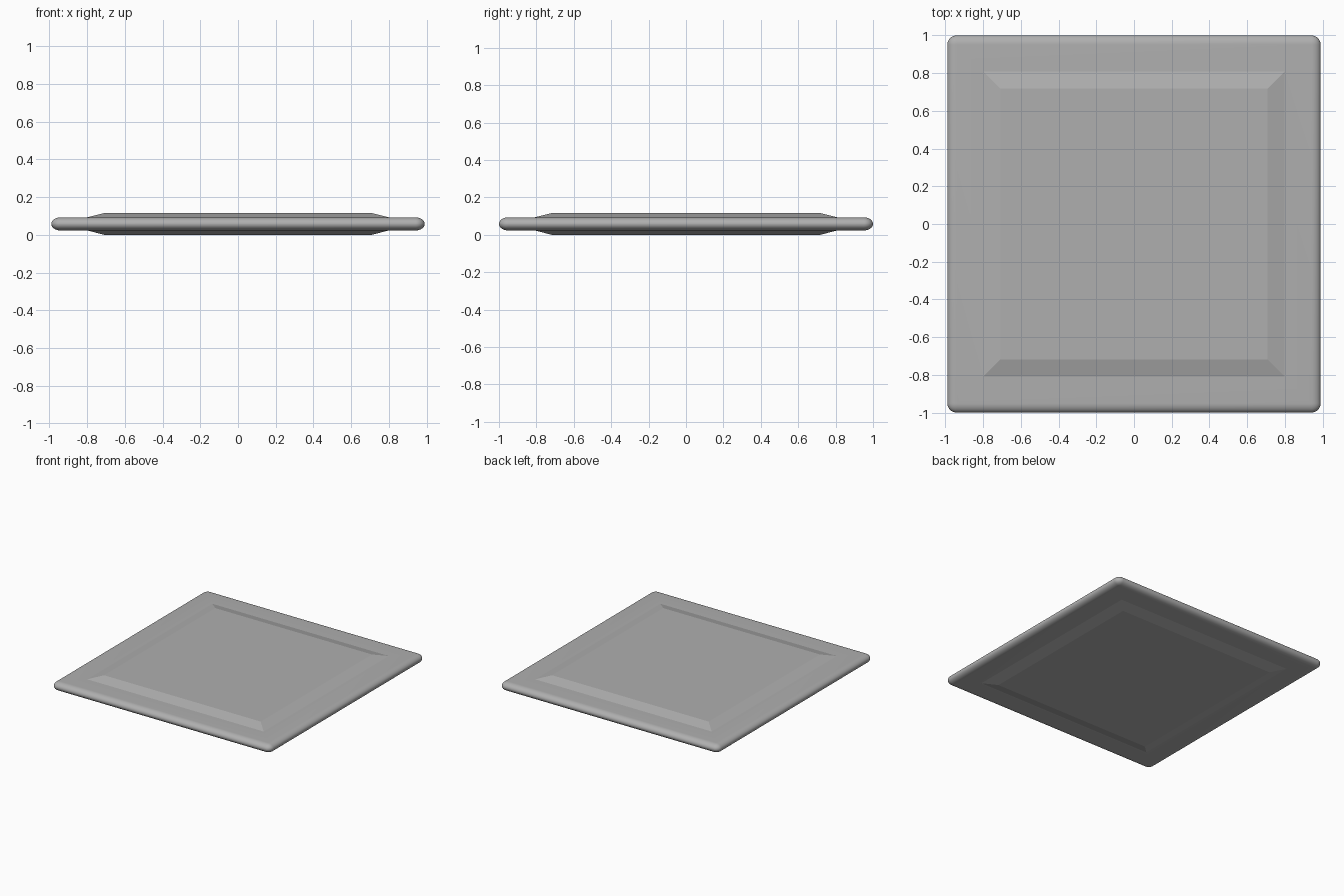
import bpy, bmesh, math
from mathutils import Vector

if "Cube" in bpy.data.objects:
    bpy.data.objects.remove(bpy.data.objects["Cube"])

HALF_X, HALF_Y = 0.99, 1.0      # plan half sizes
RIM = 0.05                      # edge rounding in plan
RIM_Z = 0.035                   # rim half thickness
MID_Z, PANEL_Z = 0.06, 0.058    # centre height, panel half thickness

bm = bmesh.new()

# Slab with fully rounded edges and corners
bmesh.ops.create_cube(bm, size=2)
bmesh.ops.scale(bm, vec=Vector((HALF_X, HALF_Y, RIM)), verts=bm.verts)
bmesh.ops.bevel(bm, geom=bm.edges[:], offset=RIM - 0.0005, offset_type='OFFSET',
                segments=10, profile=0.5, affect='EDGES')
bmesh.ops.scale(bm, vec=Vector((1, 1, RIM_Z / RIM)), verts=bm.verts)
bm.normal_update()

# Raised, sloped panel on both the top and the underside
for side in (1, -1):
    face = max((f for f in bm.faces if f.normal.z * side > 0.99),
               key=lambda f: f.calc_area())
    for width in (0.142, 0.09):
        bmesh.ops.inset_region(bm, faces=[face], thickness=width,
                               use_even_offset=True)
    for v in face.verts:
        v.co.z = side * PANEL_Z

bmesh.ops.translate(bm, vec=Vector((0, 0, PANEL_Z)), verts=bm.verts)
bmesh.ops.recalc_face_normals(bm, faces=bm.faces)

mesh = bpy.data.meshes.new("square_panel")
bm.to_mesh(mesh)
bm.free()
panel = bpy.data.objects.new("square_panel", mesh)
bpy.context.collection.objects.link(panel)

# Mid grey colour
grey = bpy.data.materials.new("mid_grey")
grey.diffuse_color = (0.43, 0.43, 0.43, 1)
grey.use_nodes = True
grey.node_tree.nodes["Principled BSDF"].inputs["Base Color"].default_value = grey.diffuse_color
mesh.materials.append(grey)

# Smooth rim, crisp panel slopes
bpy.context.view_layer.objects.active = panel
panel.select_set(True)
bpy.ops.object.shade_smooth_by_angle(angle=math.radians(13.5))
